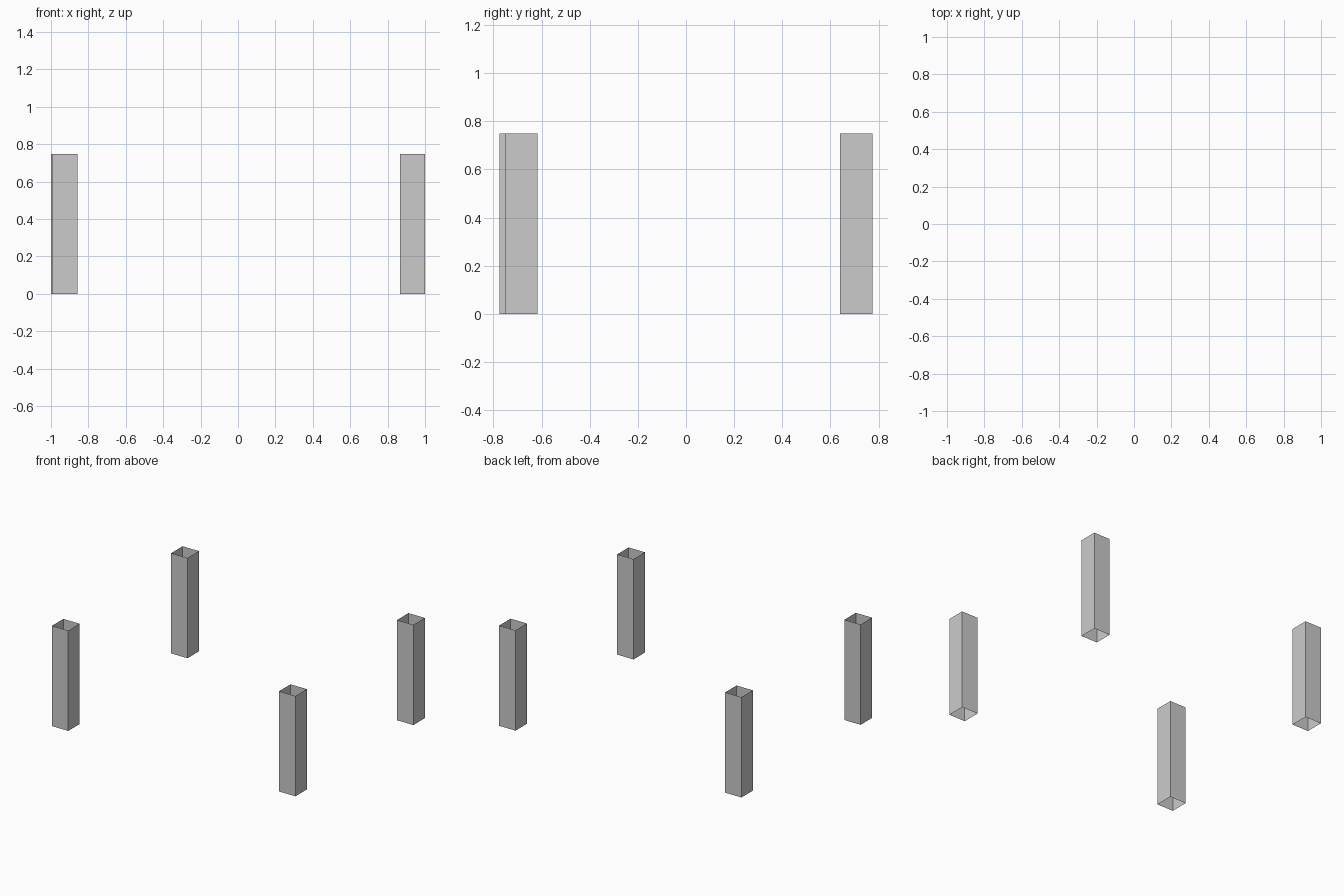
import bpy, bmesh
from mathutils import Matrix

if "Cube" in bpy.data.objects:
    bpy.data.objects.remove(bpy.data.objects["Cube"])

SIDE, HEIGHT = 0.135, 0.748


def open_leg(name, x, y):
    """Square tube with thin walls, open at both ends, centred on x, y."""
    bm = bmesh.new()
    bmesh.ops.create_cube(bm, size=1, matrix=Matrix.Diagonal((SIDE, SIDE, HEIGHT, 1)))
    bm.normal_update()
    caps = [f for f in bm.faces if abs(f.normal.z) > 0.5]
    bmesh.ops.delete(bm, geom=caps, context='FACES_ONLY')
    mesh = bpy.data.meshes.new(name)
    bm.to_mesh(mesh)
    bm.free()
    leg = bpy.data.objects.new(name, mesh)
    leg.location = (x, y, HEIGHT / 2)
    bpy.context.collection.objects.link(leg)


# Four legs; the front pair sits slightly off the symmetric corners
for name, x, y in (
    ("front_left_leg", -0.926, -0.708),
    ("front_right_leg", 0.9325, -0.684),
    ("back_left_leg", -0.9325, 0.707),
    ("back_right_leg", 0.9325, 0.707),
):
    open_leg(name, x, y)
